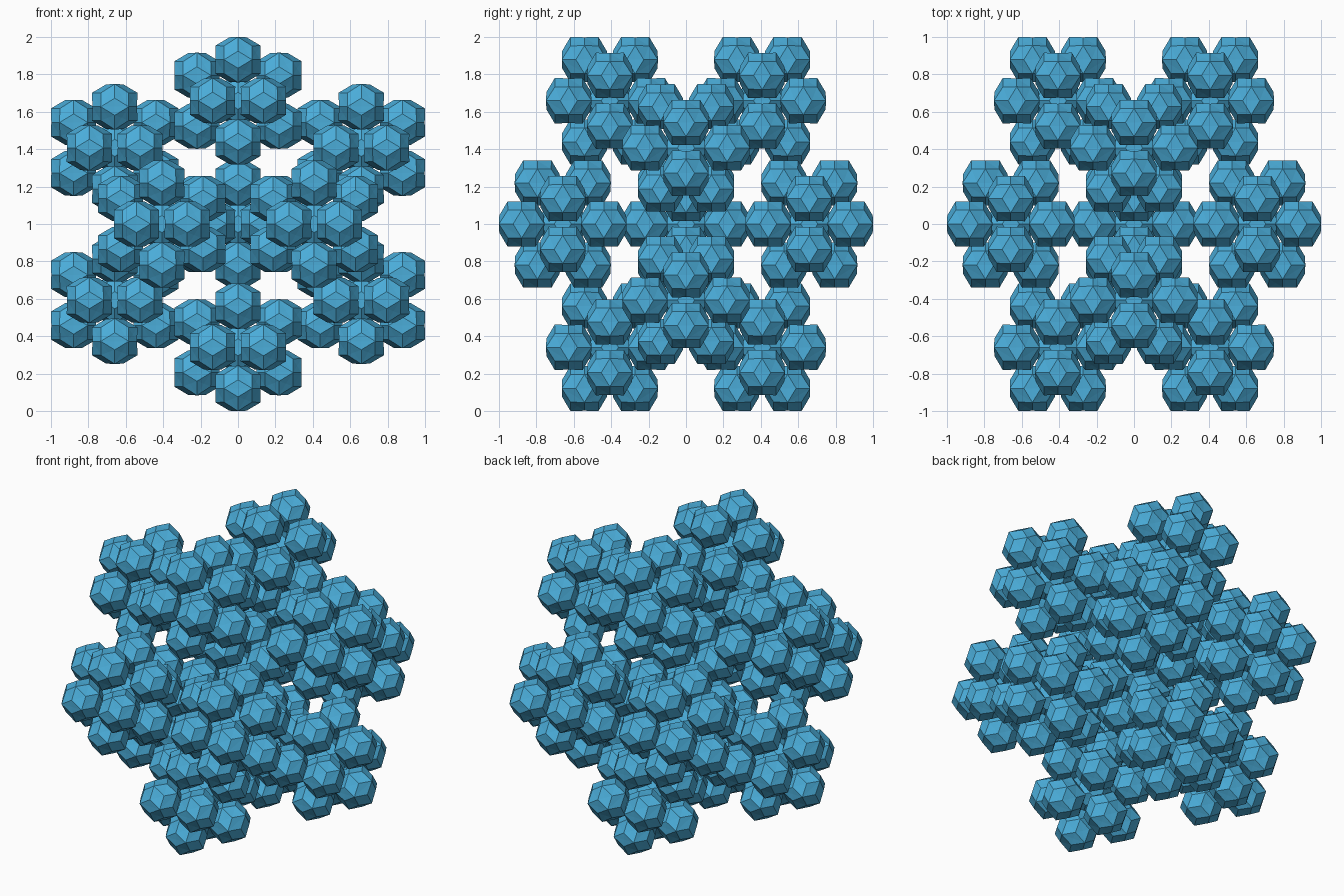
import bpy, bmesh
from math import sqrt
from mathutils import Vector
from itertools import combinations

if "Cube" in bpy.data.objects:
    bpy.data.objects.remove(bpy.data.objects["Cube"])

PHI = (1 + sqrt(5)) / 2
STEP = 0.659            # axis reach of the large icosahedron of clusters
CENTRE = Vector((0, 0, 1))

# Twelve icosahedron directions; their axis reach is scaled to 1
corners = []
for a in (-1, 1):
    for b in (-1, 1):
        s, l = a / PHI, b
        corners += [Vector((0, s, l)), Vector((s, l, 0)), Vector((l, 0, s))]
spots = [Vector()] + corners
EDGE = 2 / PHI


def adjacent(p, q):
    return abs((p - q).length - EDGE) < 0.01


def add_ball(bm, centre):
    """Faceted ball: every icosahedron face split into six flat triangles."""
    cache = {}

    def vert(direction, radius):
        key = tuple(round(c, 4) for c in direction.normalized())
        if key not in cache:
            cache[key] = bm.verts.new(centre + direction.normalized() * radius)
        return cache[key]

    for tri in combinations(corners, 3):
        if not all(adjacent(p, q) for p, q in combinations(tri, 2)):
            continue
        mid = sum(tri, Vector())
        for p, q in combinations(tri, 2):
            for end in (p, q):
                pts = [(end, 0.1425), (p + q, 0.1185), (mid, 0.128)]
                d = [v.normalized() for v, r in pts]
                if (d[1] - d[0]).cross(d[2] - d[0]).dot(mid) < 0:
                    pts.reverse()
                bm.faces.new([vert(*pt) for pt in pts])


# One cluster: a centre ball and twelve around it
mesh = bpy.data.meshes.new("ball_cluster")
bm = bmesh.new()
for spot in spots:
    add_ball(bm, spot * STEP / 3)
bm.to_mesh(mesh)
bm.free()

blue = bpy.data.materials.new("blue")
blue.diffuse_color = (0.07, 0.42, 0.70, 1)
blue.use_nodes = True
blue.node_tree.nodes["Principled BSDF"].inputs["Base Color"].default_value = blue.diffuse_color
mesh.materials.append(blue)

# A centre cluster and twelve around it
for i, spot in enumerate(spots):
    cluster = bpy.data.objects.new(f"ball_cluster_{i}", mesh)
    cluster.location = CENTRE + spot * STEP
    bpy.context.collection.objects.link(cluster)
